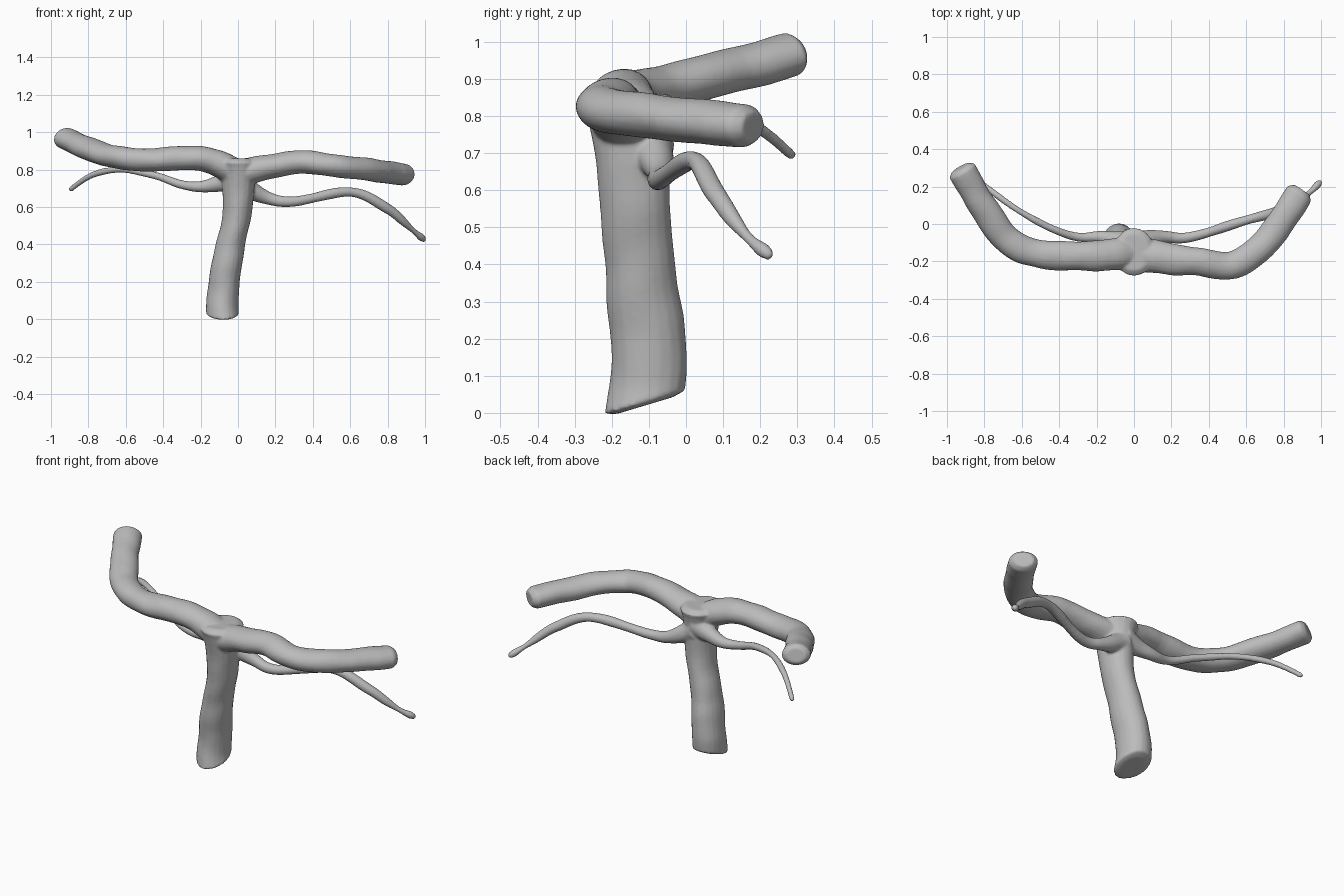
import bpy, bmesh
from mathutils import Vector, noise
from math import cos, sin, exp, tau

default_cube = bpy.data.objects.get("Cube")
if default_cube:
    bpy.data.objects.remove(default_cube)

SIDES = 20
STEPS = 8
bm = bmesh.new()


def smooth_path(points):
    """Sample a flowing curve that passes through every point."""
    knots = [Vector(point) for point in points]
    knots = [knots[0], *knots, knots[-1]]
    samples = []
    for before, start, end, after in zip(knots, knots[1:], knots[2:], knots[3:]):
        leave = (end - before) / 2
        arrive = (after - start) / 2
        for step in range(STEPS):
            t = step / STEPS
            ease = t * t * (3 - 2 * t)
            samples.append(start.lerp(end, ease)
                           + leave * t * (1 - t) ** 2
                           - arrive * t * t * (1 - t))
    return samples + [knots[-1]]


def limb(points, radius, flatness, rough, upright=False):
    """Sweep an uneven oval along a path; upright limbs have a slanted foot."""
    path = smooth_path(points)
    last = len(path) - 1
    rings = []
    for index, centre in enumerate(path):
        t = index / last
        along = path[min(index + 1, last)] - path[max(index - 1, 0)]
        if upright:
            side = Vector((1, 0, 0))
            over = Vector((0, 1, 0.3 * (1 - t)))
        else:
            side = along.cross(Vector((0, 0, 1))).normalized()
            over = side.cross(along).normalized()
        width = radius(t) * (0.7 if index in (0, last) else 1)
        ring = []
        for corner in range(SIDES):
            angle = tau * corner / SIDES
            offset = (side * cos(angle) + over * sin(angle) * flatness) * width
            offset *= 1 + rough * noise.noise((centre + offset) * 9)
            ring.append(bm.verts.new(centre + offset))
        rings.append(ring)
    for lower, upper in zip(rings, rings[1:]):
        for corner in range(SIDES):
            following = (corner + 1) % SIDES
            bm.faces.new((lower[corner], lower[following],
                          upper[following], upper[corner]))
    bm.faces.new(rings[0][::-1])
    bm.faces.new(rings[-1])


def branch_radius(t):
    """Thick where it leaves the trunk, then even to the cut end."""
    return 0.076 + 0.024 * (1 - t) ** 6


def twig_radius(t):
    """Wide root and a slender, tapering length."""
    return 0.026 - 0.012 * t + 0.05 * (1 - t) ** 8


def leafy_twig_radius(t):
    """Wide root, then a pinched neck before a leaf-shaped tip."""
    neck = exp(-((t - 0.85) * 12) ** 2)
    tip = max(0, t - 0.93)
    return 0.026 - 0.012 * neck - 0.2 * tip + 0.05 * (1 - t) ** 8


def trunk_radius(t):
    """Slight taper upwards, flaring into the fork."""
    return 0.09 - 0.02 * t + 0.05 * t ** 8


# Trunk
limb([(-.08, -.11, .02), (-.08, -.1, .15), (-.05, -.12, .35),
      (0, -.14, .6), (0, -.15, .86)], trunk_radius, 1.2, 0.06, upright=True)

# Right main branch
limb([(0, -.15, .78), (-.2, -.17, .86), (-.5, -.16, .85), (-.67, -.09, .87),
      (-.8, .08, .91), (-.93, .3, .97)], branch_radius, 0.8, 0.1)

# Left main branch
limb([(0, -.15, .78), (.2, -.19, .82), (.35, -.2, .84), (.53, -.22, .82),
      (.7, -.1, .8), (.9, .18, .77)], branch_radius, 0.8, 0.1)

# Left twig
limb([(0, -.1, .73), (.15, -.07, .65), (.3, -.07, .63), (.6, .02, .68),
      (.8, .08, .59), (.93, .16, .48), (1, .23, .42)], leafy_twig_radius, 1, 0.15)

# Right twig
limb([(0, -.1, .76), (-.17, -.07, .71), (-.3, -.07, .72), (-.45, -.02, .77),
      (-.63, .08, .8), (-.78, .19, .77), (-.9, .29, .69)], twig_radius, 1, 0.15)

mesh = bpy.data.meshes.new("forked_branch")
bmesh.ops.recalc_face_normals(bm, faces=bm.faces)
bm.to_mesh(mesh)
bm.free()
forked_branch = bpy.data.objects.new("forked_branch", mesh)
bpy.context.collection.objects.link(forked_branch)

# Plain grey bark
grey = (0.5, 0.5, 0.5, 1)
bark = bpy.data.materials.new("bark_grey")
bark.use_nodes = True
bark.diffuse_color = grey
bark.node_tree.nodes["Principled BSDF"].inputs["Base Color"].default_value = grey
mesh.materials.append(bark)

# Fuse the limbs into one softly blended skin
fuse = forked_branch.modifiers.new("fuse", 'REMESH')
fuse.mode = 'VOXEL'
fuse.voxel_size = 0.007
fuse.use_smooth_shade = True
soften = forked_branch.modifiers.new("soften", 'SMOOTH')
soften.factor = 0.5
soften.iterations = 6
